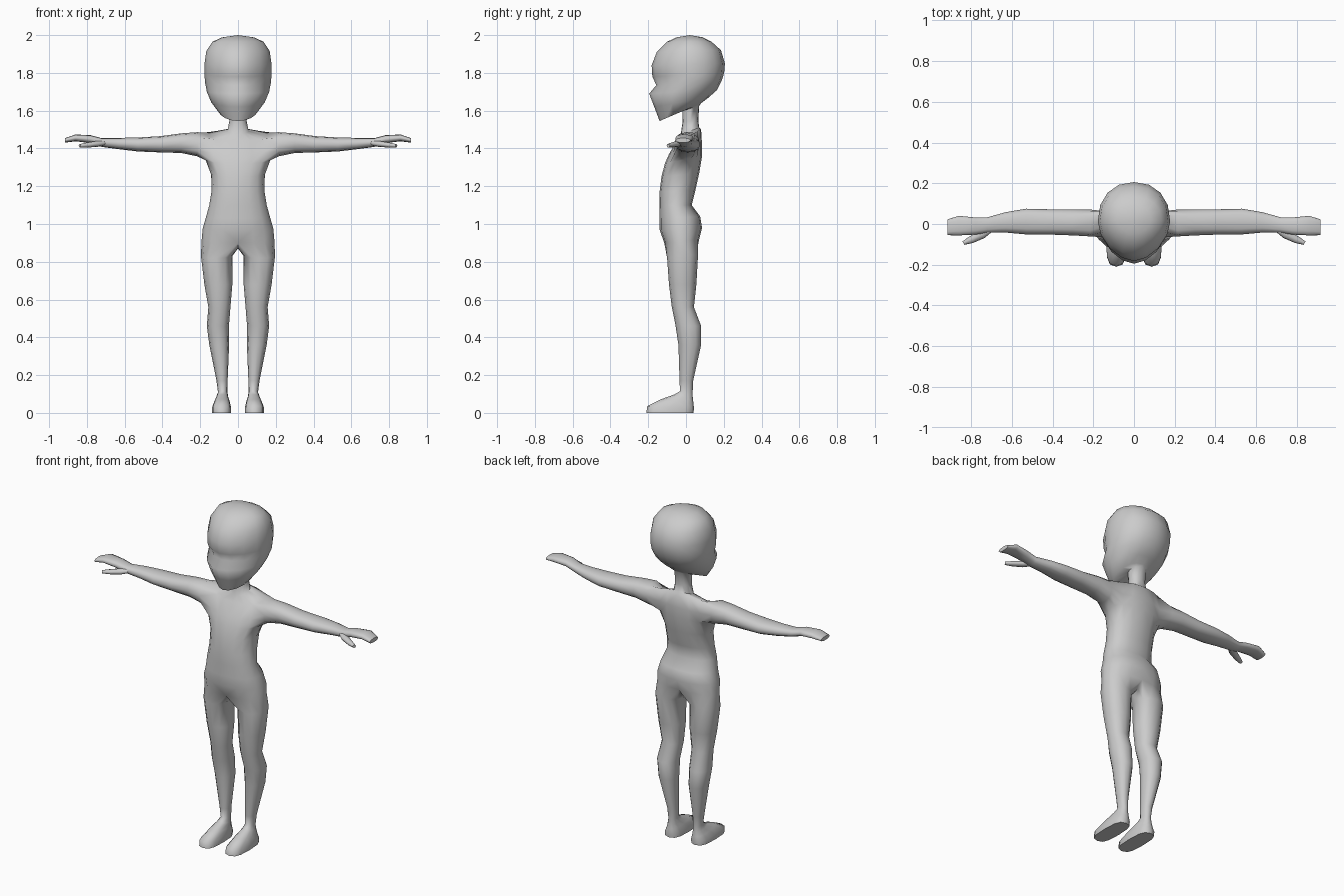
import bpy, bmesh
from math import sin, cos, radians, pi

if "Cube" in bpy.data.objects:
    bpy.data.objects.remove(bpy.data.objects["Cube"])

skin = bpy.data.materials.new("plain grey")
skin.diffuse_color = (0.6, 0.6, 0.6, 1)
skin.use_nodes = True
skin.node_tree.nodes["Principled BSDF"].inputs["Base Color"].default_value = skin.diffuse_color


def power(v, n):
    return (abs(v) ** (2 / n)) * (1 if v >= 0 else -1)


def tilted(bm, angles, x, rx, front, back, n=2.0, n_front=None):
    """Loop of points whose plane runs from a front (y, z) to a back (y, z)."""
    pts = []
    for a in angles:
        s, c = sin(radians(a)), cos(radians(a))
        e = n_front if n_front and s < 0 else n
        t = 0.5 + 0.5 * power(s, e)
        px = x + rx * power(c, e)
        if abs(px) < 1e-5:
            px = 0
        pts.append(bm.verts.new((px, front[0] + t * (back[0] - front[0]),
                                 front[1] + t * (back[1] - front[1]))))
    return pts


def bridge(bm, a, b, closed=True, skip=()):
    count = len(a) if closed else len(a) - 1
    for i in range(count):
        j = (i + 1) % len(a)
        if i not in skip:
            bm.faces.new((a[i], a[j], b[j], b[i]))


def finish(bm, name, mirror_merge):
    bmesh.ops.delete(bm, geom=[v for v in bm.verts if not v.link_faces], context='VERTS')
    bmesh.ops.recalc_face_normals(bm, faces=bm.faces)
    bm.faces.ensure_lookup_table()
    top = max(bm.faces, key=lambda f: f.calc_center_median().z)
    if top.normal.z < 0:
        bmesh.ops.reverse_faces(bm, faces=bm.faces)
    me = bpy.data.meshes.new(name)
    bm.to_mesh(me)
    bm.free()
    me.materials.append(skin)
    ob = bpy.data.objects.new(name, me)
    bpy.context.collection.objects.link(ob)
    mod = ob.modifiers.new("mirror", 'MIRROR')
    mod.use_mirror_merge = mirror_merge
    mod.merge_threshold = 0.0005
    bpy.ops.object.select_all(action='DESELECT')
    ob.select_set(True)
    bpy.context.view_layer.objects.active = ob
    bpy.ops.object.modifier_apply(modifier="mirror")
    bpy.ops.object.shade_smooth_by_angle(angle=radians(65))


# ---- half body: trunk and head as arcs from front centre to back centre
bm = bmesh.new()
arc = [-90 + 22.5 * i for i in range(9)]
trunk = [  # half width, front (y, z), back (y, z)
    (.193, (-.115, .90), (.07, .92)),
    (.187, (-.14, .97), (.085, .98)),
    (.170, (-.14, 1.03), (.075, 1.04)),
    (.152, (-.14, 1.10), (.03, 1.10)),
    (.140, (-.14, 1.17), (.05, 1.18)),
    (.142, (-.13, 1.25), (.07, 1.27)),
    (.172, (-.112, 1.32), (.085, 1.36)),
    (.180, (-.09, 1.37), (.085, 1.42)),
    (.160, (-.05, 1.44), (.08, 1.50)),
    (.056, (-.028, 1.475), (.07, 1.51)),
    (.046, (-.018, 1.54), (.065, 1.55)),
    (.050, (-.02, 1.60), (.07, 1.625)),
]
head = [
    (.100, (-.14, 1.545), (.08, 1.64)),
    (.142, (-.168, 1.62), (.12, 1.67)),
    (.165, (-.195, 1.69), (.165, 1.71)),
    (.174, (-.157, 1.735), (.19, 1.76)),
    (.178, (-.178, 1.78), (.202, 1.80)),
    (.178, (-.182, 1.84), (.206, 1.85)),
    (.168, (-.155, 1.91), (.185, 1.92)),
    (.135, (-.10, 1.965), (.135, 1.965)),
    (.085, (-.05, 1.988), (.09, 1.988)),
]
rows = [tilted(bm, arc, 0, w, f, b, 2.2) for w, f, b in trunk]
rows += [tilted(bm, arc, 0, w, f, b, 2.2, 1.75) for w, f, b in head]
R0 = 6  # lowest row of the arm opening
for k in range(len(rows) - 1):
    bridge(bm, rows[k], rows[k + 1], False, range(2, 6) if k in (R0, R0 + 1) else ())
crown = bm.verts.new((0, .02, 2.0))
for i in range(8):
    bm.faces.new((rows[-1][i], rows[-1][i + 1], crown))

# ---- arm and hand, grown from the opening in the trunk
loop = rows[R0][2:7] + [rows[R0 + 1][6]] + rows[R0 + 2][6:1:-1] + [rows[R0 + 1][2]]
arm = [  # x, centre y, centre z, half depth, half height
    (.215, .005, 1.422, .066, .064),
    (.30, .008, 1.428, .064, .052),
    (.41, .010, 1.422, .062, .043),
    (.53, .012, 1.421, .063, .037),
    (.63, .008, 1.426, .050, .030),
    (.72, -.005, 1.431, .038, .023),
    (.78, -.010, 1.449, .042, .021),
    (.86, -.008, 1.456, .048, .018),
    (.915, -.016, 1.443, .039, .012),
]
for x, y, z, ry, rz in arm:
    ring = []
    for i in range(12):
        a = radians(210 + 30 * i)
        ring.append(bm.verts.new((x, y + ry * power(cos(a), 2.4), z + rz * power(sin(a), 2.4))))
    bridge(bm, loop, ring)
    loop = ring
bm.faces.new(loop)

# ---- leg and foot, grown from the lowest trunk row and the crotch line
crotch = [bm.verts.new((0, y, z)) for y, z in ((.035, .878), (-.02, .87), (-.075, .872))]
loop = rows[0] + crotch
leg = [  # inner x, outer x, front (y, z), back (y, z), squareness
    (.030, .196, (-.10, .82), (.064, .84), 2.2),
    (.030, .178, (-.09, .68), (.055, .68), 2.2),
    (.040, .157, (-.075, .56), (.042, .56), 2.2),
    (.048, .165, (-.055, .46), (.08, .46), 2.2),
    (.047, .152, (-.04, .36), (.08, .36), 2.2),
    (.055, .114, (-.034, .17), (.038, .17), 2.2),
    (.056, .106, (-.032, .115), (.035, .105), 2.2),
    (.052, .114, (-.06, .098), (.036, .075), 2.2),
    (.044, .125, (-.13, .073), (.04, .05), 2.4),
    (.037, .137, (-.205, .036), (.042, .025), 3),
    (.037, .137, (-.21, 0), (.04, 0), 3),
]
for xi, xo, f, b, n in leg:
    ring = tilted(bm, [-120 + 30 * i for i in range(12)], (xi + xo) / 2, (xo - xi) / 2, f, b, n)
    bridge(bm, loop, ring)
    loop = ring
bm.faces.new(loop)
finish(bm, "body", True)

# ---- thumbs
bm = bmesh.new()
loop = None
for x, y, z, r, h in ((.69, -.012, 1.432, .016, .012), (.745, -.05, 1.424, .022, .016),
                      (.80, -.078, 1.418, .018, .013), (.838, -.094, 1.414, .010, .009)):
    ring = []
    for i in range(8):
        a = i * pi / 4
        ring.append(bm.verts.new((x + .55 * r * cos(a), y + .83 * r * cos(a), z + h * sin(a))))
    if loop:
        bridge(bm, loop, ring)
    else:
        bm.faces.new(ring)
    loop = ring
bm.faces.new(loop)
finish(bm, "thumbs", False)
